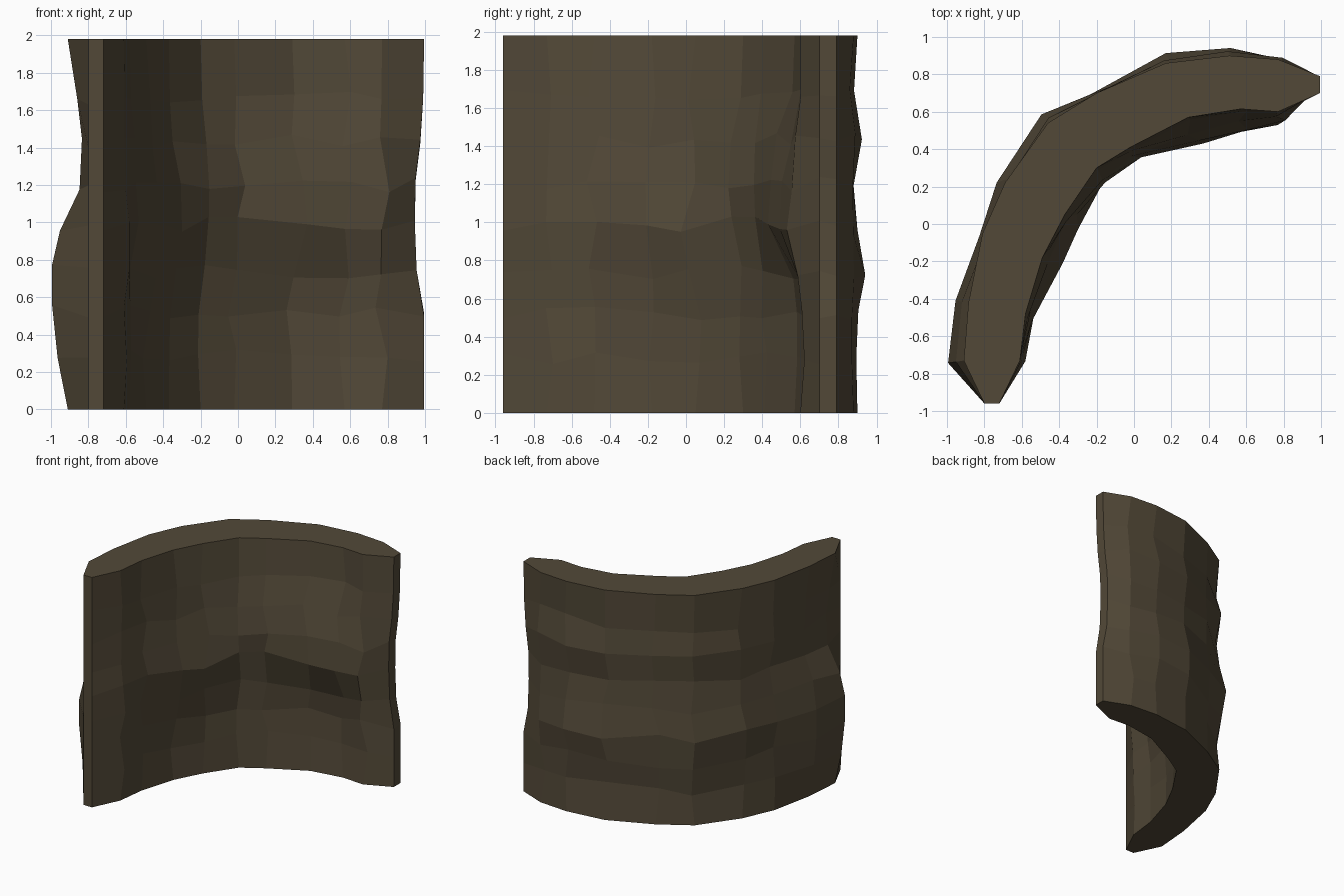
import bpy, bmesh, random
from math import exp
from mathutils import Vector

if "Cube" in bpy.data.objects:
    bpy.data.objects.remove(bpy.data.objects["Cube"])

random.seed(11)

# plan outline: outer face, far tip, inner face, near tip (x, y, bulge)
outer = [(-.91, -.73, .085), (-.885, -.42, .07), (-.81, -.05, .02), (-.69, .22, .03),
         (-.46, .54, .05), (-.20, .70, .02), (.17, .86, .06), (.51, .90, .035), (.77, .88, .015)]
far_tip = [(.995, .79, -.05), (.995, .70, -.05)]
inner = [(.77, .60, .065), (.57, .615, .125), (.29, .57, .16), (-.02, .41, .08), (-.20, .30, .11),
         (-.37, .05, .11), (-.49, -.18, .11), (-.58, -.48, .06), (-.61, -.73, .03)]
near_tip = [(-.72, -.96, 0), (-.80, -.96, 0)]
plan = outer + far_tip + inner + near_tip
n = len(plan)
kinds = (["left"] * 2 + ["back"] * 7 + ["tip"] * 2 + ["right_in"] * 3
         + ["mid_in"] * 2 + ["left_in"] * 4 + ["end"] * 2)

# heights of the rock courses and how far each kind of column bulges there
levels = [0, .28, .52, .74, .97, 1.2, 1.43, 1.66, 1.98]
weights = {
    "left":     [0, .65, 1, 1, .5, -.75, -.9, -.6, 0],
    "back":     [0, -.45, .25, 1, 0, -.35, .45, -.4, 0],
    "tip":      [0, 0, 0, .8, 1, .9, .4, .1, 0],
    "right_in": [0, -.1, -.1, .1, .95, .85, .5, .1, 0],
    "mid_in":   [0, -.05, .1, .3, .75, .9, .55, .25, 0],
    "left_in":  [0, 0, .15, .4, .9, .6, .3, .15, 0],
    "end":      [0] * 9,
}
# single lumps and hollows: plan x, y, height, amount
lumps = [(-.82, -.1, 1.3, -.05), (-.70, .22, 1.4, -.02), (-.45, -.2, .97, .03),
         (.0, .38, 1.15, .02), (-.37, .05, .5, -.02)]

bm = bmesh.new()
rings = []
for k, z in enumerate(levels):
    ring = []
    for i, (x, y, amp) in enumerate(plan):
        kind = kinds[i]
        a, b = Vector(plan[i - 1][:2]), Vector(plan[(i + 1) % n][:2])
        along = (b - a).normalized()
        normal = Vector((1, 0)) if kind == "tip" else Vector((-along.y, along.x))
        d = amp * weights[kind][k]
        p, zz = Vector((x, y)), z
        if 0 < k < len(levels) - 1:
            if kind == "back" or kind.endswith("_in"):
                for lx, ly, lz, la in lumps:
                    d += la * exp(-((x - lx) ** 2 + (y - ly) ** 2) / .02 - (z - lz) ** 2 / .02)
                d += random.uniform(-.014, .01)
                p += along * random.uniform(-.035, .035)
            zz += random.uniform(-.04, .04)
            if kind == "mid_in" and k == 4:      # ledge rises in the middle
                zz += .06
        p += normal * d
        p.x, p.y = max(-1, min(1, p.x)), max(-.96, min(.96, p.y))
        ring.append(bm.verts.new((p.x, p.y, zz)))
    rings.append(ring)

# faceted sides and flat top and bottom
for lo, hi in zip(rings, rings[1:]):
    for i in range(n):
        j = (i + 1) % n
        bm.faces.new((lo[i], lo[j], hi[j], hi[i]))
bm.faces.new(rings[0])
bm.faces.new(rings[-1])
bmesh.ops.recalc_face_normals(bm, faces=bm.faces)

mesh = bpy.data.meshes.new("curved_rock_wall")
bm.to_mesh(mesh)
bm.free()
wall = bpy.data.objects.new("curved_rock_wall", mesh)
bpy.context.collection.objects.link(wall)

stone = bpy.data.materials.new("brown_stone")
stone.diffuse_color = (.085, .066, .039, 1)
stone.use_nodes = True
stone.node_tree.nodes["Principled BSDF"].inputs["Base Color"].default_value = stone.diffuse_color
mesh.materials.append(stone)
